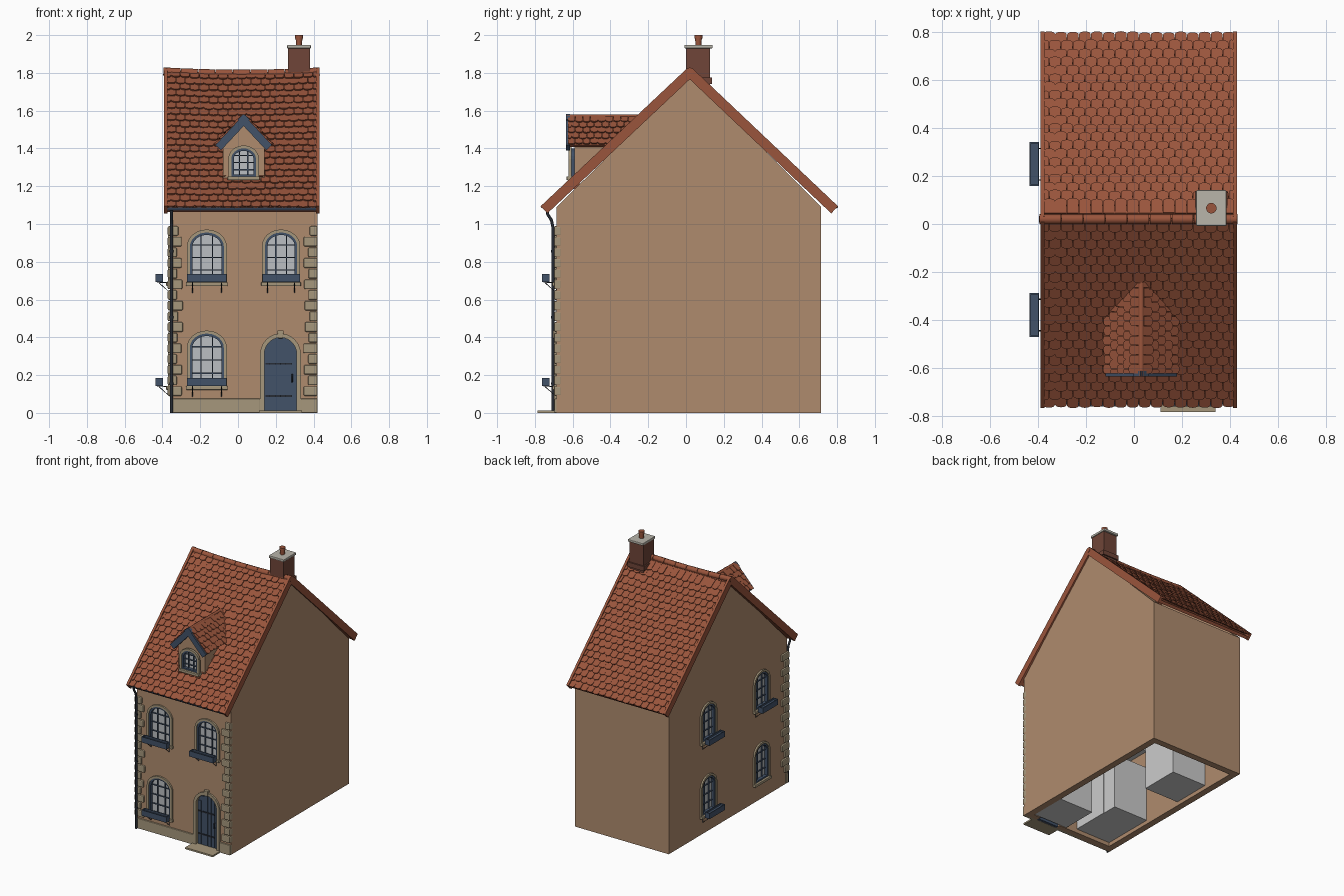
import bpy, bmesh, random
from math import sin, cos, pi, sqrt
from mathutils import Matrix, Vector

if "Cube" in bpy.data.objects:
    bpy.data.objects.remove(bpy.data.objects["Cube"])
random.seed(4)

def material(name, r, g, b):
    m = bpy.data.materials.new(name)
    m.diffuse_color = (r, g, b, 1)
    m.use_nodes = True
    m.node_tree.nodes["Principled BSDF"].inputs["Base Color"].default_value = m.diffuse_color
    return m

WALL = material("plaster", .43, .26, .155)
ROOF = material("roof_tile", .32, .09, .045)
BRICK = material("brick", .16, .06, .04)
STONE = material("stone", .38, .31, .2)
BLUE = material("blue_paint", .055, .085, .14)
IRON = material("iron", .02, .025, .035)
GLASS = material("glass", .5, .52, .54)
CAP = material("cap_stone", .48, .46, .4)
I = Matrix.Identity(4)

# ---- helpers ----
def frame(o, u, v):
    u, v = Vector(u).normalized(), Vector(v).normalized()
    return Matrix.Translation(o) @ Matrix((u, v, u.cross(v))).transposed().to_4x4()

def finish(name, bm, mat, M=I, bevel=0):
    bm.transform(M)
    bmesh.ops.recalc_face_normals(bm, faces=bm.faces)
    me = bpy.data.meshes.new(name)
    bm.to_mesh(me)
    bm.free()
    ob = bpy.data.objects.new(name, me)
    bpy.context.collection.objects.link(ob)
    if mat:
        me.materials.append(mat)
    if bevel:
        b = ob.modifiers.new("bevel", 'BEVEL')
        b.width, b.segments = bevel, 2
    return ob

def loft(bm, low, high):
    a, b = [bm.verts.new(p) for p in low], [bm.verts.new(p) for p in high]
    bm.faces.new(a)
    bm.faces.new(b)
    for i in range(len(a)):
        j = (i + 1) % len(a)
        bm.faces.new((a[i], a[j], b[j], b[i]))

def prism(name, outline, w0, w1, mat, M=I, bevel=0):
    bm = bmesh.new()
    loft(bm, [(u, v, w0) for u, v in outline], [(u, v, w1) for u, v in outline])
    return finish(name, bm, mat, M, bevel)

def box(name, u0, u1, v0, v1, w0, w1, mat, M=I, bevel=0):
    return prism(name, [(u0, v0), (u1, v0), (u1, v1), (u0, v1)], w0, w1, mat, M, bevel)

def ring(name, outer, inner, w0, w1, mat, M=I):
    bm = bmesh.new()
    vs = [[bm.verts.new((u, v, w)) for u, v in o] for w in (w0, w1) for o in (outer, inner)]
    for i in range(len(outer)):
        j = (i + 1) % len(outer)
        for a, b in ((0, 1), (2, 3), (0, 2), (1, 3)):
            bm.faces.new((vs[a][i], vs[a][j], vs[b][j], vs[b][i]))
    return finish(name, bm, mat, M)

def tube(name, pts, r, mat, M=I):
    cu = bpy.data.curves.new(name, 'CURVE')
    cu.dimensions, cu.bevel_depth, cu.bevel_resolution, cu.use_fill_caps = '3D', r, 2, True
    sp = cu.splines.new('POLY')
    sp.points.add(len(pts) - 1)
    for p, q in zip(sp.points, pts):
        p.co = (*(M @ Vector(q)), 1)
    cu.materials.append(mat)
    ob = bpy.data.objects.new(name, cu)
    bpy.context.collection.objects.link(ob)

def arch(u, hw, z0, spring, rise):
    return [(u - hw, z0), (u + hw, z0)] + [
        (u + hw * cos(pi * k / 12), spring + rise * sin(pi * k / 12)) for k in range(13)]

def sag(p):
    p.z -= .012 * max(0, 1 - ((p.x - .02) / .41) ** 2) * max(0, (p.z - 1.08) / .73)
    return p

def tiles(name, M, u0, u1, L, grow=0, tw=.05, step=.048, droop=True):
    bm = bmesh.new()
    for r in range(int(L / step)):
        v, end = r * step - .008, u1 + grow * r * step / L
        u = u0 - (r % 2) * tw / 2
        while u < end:
            a, b = max(u, u0) + .001, min(u + tw, end) - .001
            u += tw
            if b - a < .01:
                continue
            d, lift = random.uniform(-.003, .003), random.uniform(-.002, .002)
            top, m, h = min(v + .07, L), (a + b) / 2, (b - a) / 2
            out = [(a, top)] + [(m - h * cos(pi * k / 6), v + d + .012 - .012 * sin(pi * k / 6))
                                for k in range(7)] + [(b, top)]
            lay = [[M @ Vector((x, y, .018 + lift - .2 * (y - v) - t)) for x, y in out] for t in (.009, 0)]
            loft(bm, *[[sag(p) if droop else p for p in l] for l in lay])
    return finish(name, bm, ROOF)

FRONT = frame((0, -.685, 0), (1, 0, 0), (0, 0, 1))
LEFT = frame((-.358, 0, 0), (0, -1, 0), (0, 0, 1))
cutters = []

# ---- windows ----
def window(name, M, u, z0, w, top, boxed=True, cut=True):
    hw, rise = w / 2, w * .42
    sp = top - rise
    def A(o):
        return arch(u, hw + o, z0 - o, sp, rise + o)
    if cut:
        cutters.append(prism("cutter", A(0), -.1, .1, None, M))
        wb = max(.15, hw)
        ring(name + "_room", [(u-wb, z0-.11), (u+wb, z0-.11), (u+wb, top+.04), (u-wb, top+.04)],
             [(u-wb+.01, z0-.1), (u+wb-.01, z0-.1), (u+wb-.01, top+.03), (u-wb+.01, top+.03)], -.33, -.05, None, M)
        box(name + "_room_back", u-wb, u+wb, z0-.11, top+.04, -.34, -.33, None, M)
    ring(name + "_surround", A(.016), A(0), -.005, .012, STONE, M)
    ring(name + "_frame", A(.001), A(-.013), -.025, .006, BLUE, M)
    prism(name + "_glass", A(-.01), -.024, -.018, GLASS, M)
    for k in (-1, 1):
        x = k * w / 6
        box(name + "_mullion", u+x-.003, u+x+.003, z0, sp + rise * sqrt(1 - (x/hw)**2) - .006, -.02, -.009, BLUE, M)
    for k in range(1, 4):
        z = z0 + (top - z0) * k / 4
        x = hw * (sqrt(max(0, 1 - ((z - sp) / rise) ** 2)) if z > sp else 1) - .006
        box(name + "_glazing_bar", u-x, u+x, z-.003, z+.003, -.02, -.01, BLUE, M)
    box(name + "_sill", u-hw-.02, u+hw+.02, z0-.018, z0+.002, -.02, .022, STONE, M, .003)
    if boxed:
        bw, z = hw + .014, z0 + .002
        B = M @ frame((u, z, .058), (1, 0, 0), (0, 0, -1))     # plan axes of the planter
        ring(name + "_planter", [(-bw, -.02), (bw, -.02), (bw, .02), (-bw, .02)],
             [(-bw+.006, -.014), (bw-.006, -.014), (bw-.006, .014), (-bw+.006, .014)], 0, .042, BLUE, B)
        box(name + "_planter_base", -bw+.003, bw-.003, -.017, .017, .001, .03, BLUE, B)
        for k in (-1, 1):
            x = u + k * hw * .85
            tube(name + "_bracket", [(x, z, .07), (x, z-.003, .002), (x, z-.055, .002), (x, z-.004, .06)], .0025, IRON, M)

window("front_lower_window", FRONT, -.165, .14, .18, .42)
window("front_upper_left_window", FRONT, -.165, .69, .18, .955)
window("front_upper_right_window", FRONT, .228, .69, .17, .955)
for i, (u, z, t, b) in enumerate(((.38, .69, .95, True), (.38, .14, .41, False), (-.25, .69, .95, True), (-.25, .14, .41, True))):
    window(f"side_window_{i}", LEFT, u, z, .155, t, b)

# ---- door ----
DU = .225
cutters.append(prism("cutter", arch(DU, .087, -.02, .31, .09), -.1, .1, None, FRONT))
ring("door_surround", arch(DU, .108, 0, .31, .111), arch(DU, .086, 0, .31, .089), -.01, .014, STONE, FRONT)
prism("door_panel", arch(DU, .088, 0, .31, .09), -.03, -.012, BLUE, FRONT)
for k in range(6):
    x = (k - 2.5) * .028
    box("door_plank", DU+x-.0125, DU+x+.0125, .005, .31 + .085 * sqrt(1 - (min(abs(x)+.0125, .084)/.087)**2), -.014, -.006, BLUE, FRONT)
for z in (.09, .26):
    box("door_hinge", DU-.08, DU+.06, z-.005, z+.005, -.008, -.002, IRON, FRONT)
tube("door_handle", [(DU+.062, .165, -.004), (DU+.062, .168, .008), (DU+.062, .2, .008), (DU+.062, .203, -.004)], .004, IRON, FRONT)
prism("keystone", [(DU-.012, .395), (DU+.012, .395), (DU+.017, .437), (DU-.017, .437)], -.005, .02, STONE, FRONT, .002)
box("door_room", .08, .37, .005, .47, -.33, -.05, None, FRONT)
box("doorstep", .11, .34, -.785, -.68, 0, .012, STONE)

# ---- walls, open underneath, with openings cut ----
walls = ring("walls", [(-.358, -.685), (.42, -.685), (.42, .715), (-.358, .715)],
             [(-.308, -.635), (.37, -.635), (.37, .665), (-.308, .665)], 0, 1.09, WALL)
for c in cutters:
    m = walls.modifiers.new("opening", 'BOOLEAN')
    m.operation, m.object, m.solver = 'DIFFERENCE', c, 'EXACT'
cut = bpy.data.meshes.new_from_object(walls.evaluated_get(bpy.context.evaluated_depsgraph_get()))
walls.modifiers.clear()
walls.data = cut
for c in cutters:
    bpy.data.objects.remove(c)
for x in (-.358, .37):
    prism("gable", [(-.685, 1.09), (.715, 1.09), (.02, 1.785)], 0, .05, WALL, frame((x, 0, 0), (0, 1, 0), (0, 0, 1)))
for a, b in ((-.36, .117), (.333, .42)):
    box("plinth", a, b, -.697, -.67, 0, .075, STONE, I, .003)

# ---- corner stones ----
for k in range(16):
    z, j = .09 + k * .0565, random.uniform(-.005, .005)
    a, b = ((.07, .04), (.045, .075))[k % 2]
    box("corner_stone_left", -.372, -.365+a+j, -.699, -.69+b, z, z+.051, STONE, I, .007)
    box("corner_stone_right", .42-a+j, .421, -.699, -.66, z, z+.051, STONE, I, .007)

# ---- main roof ----
for side, u, dy, y in (("front", 1, .77, -.75), ("back", -1, -.765, .785)):
    M, L = frame((.02, y, 1.085), (u, 0, 0), (0, dy, .725)), sqrt(dy * dy + .725 ** 2)
    box(side + "_roof_deck", -.405, .405, 0, L, -.03, -.008, ROOF, M)
    tiles(side + "_roof_tiles", M, -.4, .4, L)
    for k in (-1, 1):
        box(side + "_verge", k*.402-.009, k*.402+.009, -.008, L, -.032, .02, ROOF, M)
n = 9
for k in range(n):
    x0, x1 = -.395 + .83 * k / n, -.395 + .83 * (k + 1) / n
    tube("ridge_tile", [sag(Vector((x, .02, 1.808))) for x in (x0, x1 - .003)], .021, ROOF)

# ---- chimney ----
box("chimney", .265, .38, 0, .127, 1.68, 1.93, BRICK)
box("chimney_flashing", .255, .39, -.025, .137, 1.74, 1.775, BRICK)
box("chimney_cap", .26, .386, -.008, .141, 1.93, 1.948, CAP, I, .004)
for r0, r1, z, h in ((.016, .018, 1.945, .045), (.022, .022, 1.983, .017)):
    bm = bmesh.new()
    bmesh.ops.create_cone(bm, cap_ends=True, segments=16, radius1=r0, radius2=r1, depth=h)
    finish("chimney_pot", bm, ROOF, Matrix.Translation((.323, .066, z + h / 2)))

# ---- dormer ----
D = frame((.03, -.59, 0), (1, 0, 0), (0, 0, 1))
dormer = prism("dormer_walls", [(-.11, 1.2), (.11, 1.2), (.11, 1.43), (0, 1.55), (-.11, 1.43)], -.23, 0, WALL, D)
for v in dormer.data.vertices:
    if v.co.y > -.4 and v.co.z < 1.3:
        v.co.z += .21
window("dormer_window", D @ Matrix.Translation((0, 0, .02)), 0, 1.25, .13, 1.4, False, False)
box("dormer_apron", -.115, .115, 1.185, 1.215, -.03, .025, ROOF, D)
DL = sqrt(.14 ** 2 + .15 ** 2)
R = frame((.17, -.63, 1.42), (0, 1, 0), (-.14, 0, .15))
for M in (R, Matrix.Translation((.06, 0, 0)) @ Matrix.Scale(-1, 4, (1, 0, 0)) @ R):
    prism("dormer_roof_deck", [(0, 0), (.27, 0), (.41, DL), (0, DL)], -.02, -.004, ROOF, M)
    tiles("dormer_tiles", M, .004, .31, DL, .1, .04, .04, False)
    box("dormer_bargeboard", -.006, .016, -.008, DL + .01, -.035, .006, BLUE, M)
tube("dormer_ridge", [(.03, -.635, 1.568), (.03, -.23, 1.568)], .012, ROOF)

# ---- gutter and downpipe ----
arc = [(cos(pi + pi * k / 8), sin(pi + pi * k / 8)) for k in range(9)]
prism("gutter", [(.018*a, .018*b) for a, b in arc] + [(.014*a, .014*b) for a, b in arc[::-1]],
      -.375, .415, BLUE, frame((0, -.735, 1.088), (0, 1, 0), (0, 0, 1)))
tube("downpipe", [(-.352, -.735, 1.075), (-.352, -.732, 1.05), (-.352, -.712, 1.02), (-.352, -.704, .98), (-.352, -.704, .0)], .008, IRON)
for z in (.15, .5, .85):
    tube("downpipe_clip", [(-.352, -.704, z), (-.352, -.704, z + .012)], .011, IRON)
